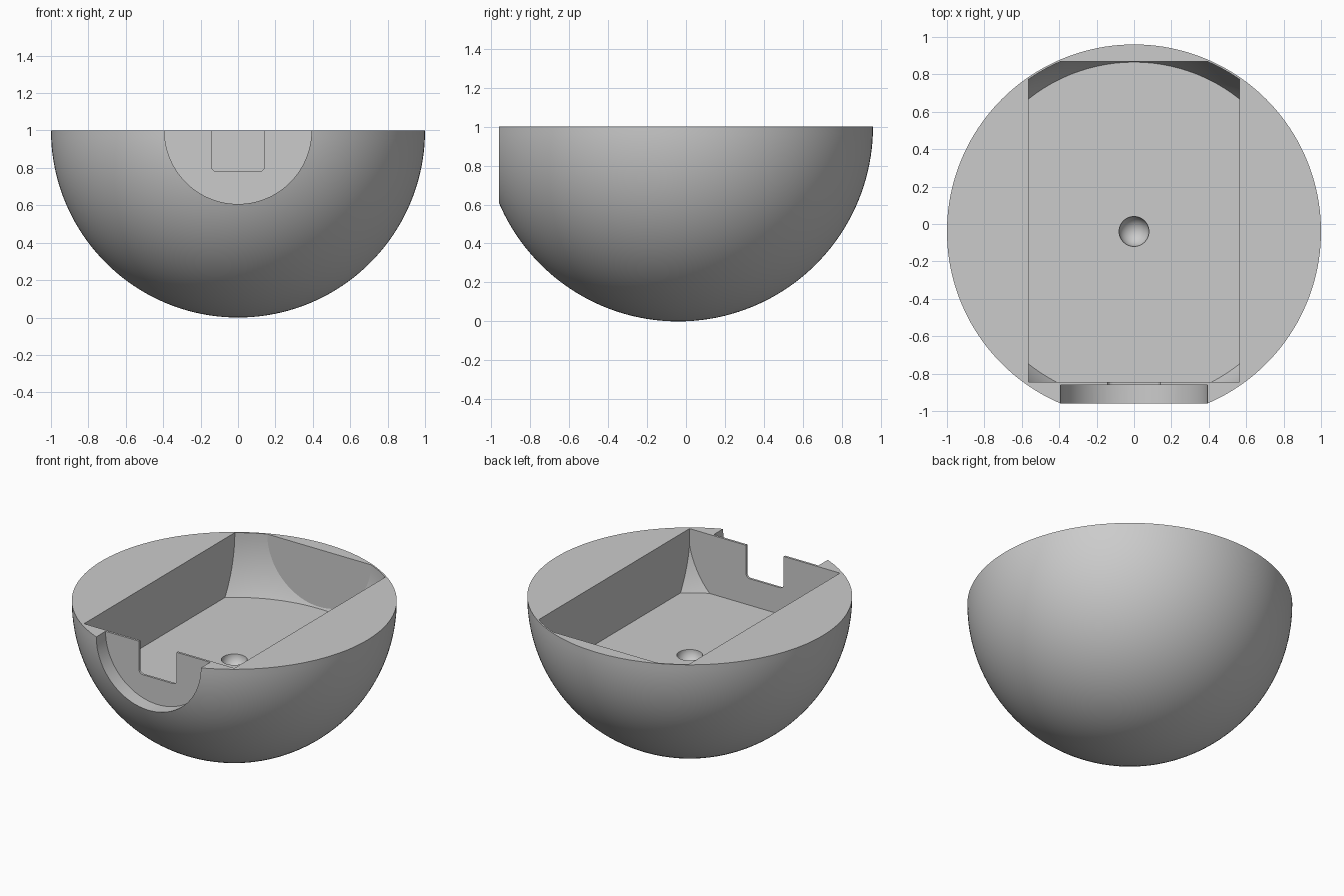
import bpy, bmesh, math
from mathutils import Matrix, Vector

old = bpy.data.objects.get("Cube")
if old:
    bpy.data.objects.remove(old, do_unlink=True)

CENTRE = Vector((0, -0.04, 1))   # centre of the ball the bowl is cut from
WALL_FRONT, WALL_BACK = -0.86, -0.845

grey = bpy.data.materials.new("plain grey")
grey.use_nodes = True
colour = (0.6, 0.6, 0.6, 1)
grey.diffuse_color = colour
grey.node_tree.nodes["Principled BSDF"].inputs["Base Color"].default_value = colour


def make(name, bm):
    mesh = bpy.data.meshes.new(name)
    bmesh.ops.recalc_face_normals(bm, faces=bm.faces)
    bm.to_mesh(mesh)
    bm.free()
    mesh.materials.append(grey)
    ob = bpy.data.objects.new(name, mesh)
    bpy.context.collection.objects.link(ob)
    return ob


def ball(name, radius, centre, segments, half=False):
    bm = bmesh.new()
    bmesh.ops.create_uvsphere(bm, u_segments=segments, v_segments=segments // 2, radius=radius)
    if half:
        bmesh.ops.delete(bm, geom=[v for v in bm.verts if v.co.z > 0.001], context='VERTS')
        bmesh.ops.contextual_create(bm, geom=[e for e in bm.edges if e.is_boundary])
    bmesh.ops.translate(bm, verts=bm.verts, vec=centre)
    return make(name, bm)


def box(name, low, high, round_y=0):
    low, high = Vector(low), Vector(high)
    bm = bmesh.new()
    bmesh.ops.create_cube(bm, size=1, matrix=Matrix.Translation((low + high) / 2)
                          @ Matrix.Diagonal((high - low).to_4d()))
    if round_y:
        along_y = [e for e in bm.edges
                   if abs(e.verts[0].co.y - e.verts[1].co.y) > 0.01]
        bmesh.ops.bevel(bm, geom=along_y, offset=round_y, segments=6,
                        profile=0.5, affect='EDGES')
    return make(name, bm)


def combine(target, tool, operation):
    mod = target.modifiers.new(operation.lower(), 'BOOLEAN')
    mod.operation = operation
    mod.solver = 'EXACT'
    mod.object = tool
    bpy.context.view_layer.objects.active = target
    bpy.ops.object.modifier_apply(modifier=mod.name)
    bpy.data.objects.remove(tool, do_unlink=True)


# Solid half ball
bowl = ball("bowl", 1, CENTRE, 160, half=True)

# Straight-sided pocket whose ends follow a slightly smaller ball
pocket = box("pocket", (-0.565, WALL_BACK, 0.6), (0.565, 0.87, 1.3))
combine(pocket, ball("pocket_limit", 0.99, CENTRE, 160), 'INTERSECT')
combine(bowl, pocket, 'DIFFERENCE')

# Round recess in the front, leaving a thin wall
bm = bmesh.new()
bmesh.ops.create_cone(bm, cap_ends=True, segments=128, radius1=0.393, radius2=0.393, depth=0.4,
                      matrix=Matrix.Translation((0, WALL_FRONT - 0.2, 1))
                      @ Matrix.Rotation(math.pi / 2, 4, 'X'))
combine(bowl, make("front_recess", bm), 'DIFFERENCE')

# Rounded notch through the thin wall
combine(bowl, box("notch", (-0.142, -0.9, 0.78), (0.142, -0.8, 1.2), 0.03), 'DIFFERENCE')

# Round dimple in the pocket floor
combine(bowl, ball("dimple", 0.08, (0, CENTRE.y, 0.6), 64), 'DIFFERENCE')

bpy.ops.object.select_all(action='DESELECT')
bowl.select_set(True)
bpy.context.view_layer.objects.active = bowl
bpy.ops.object.shade_smooth_by_angle(angle=math.radians(15))
